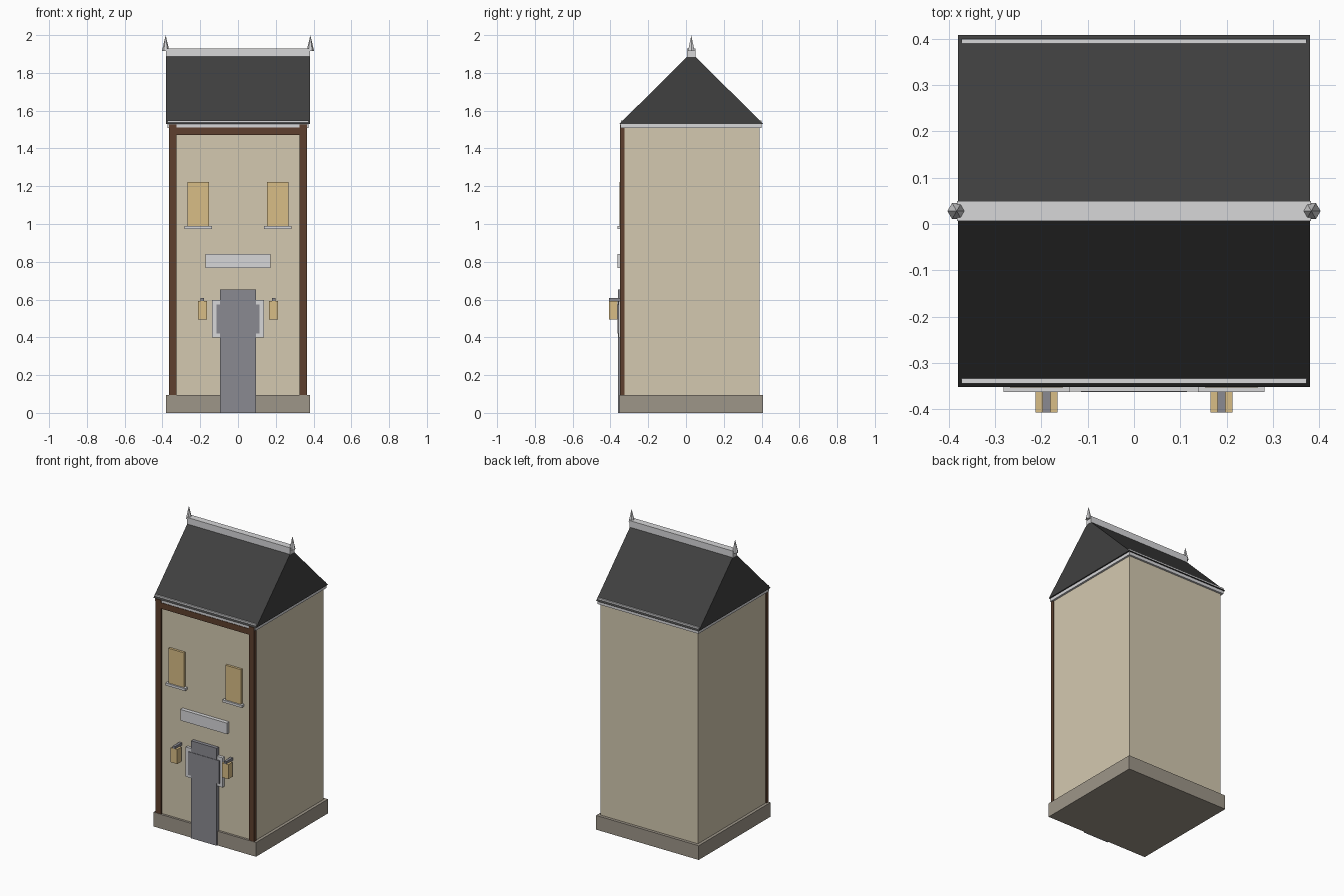
import bpy, bmesh, math

if "Cube" in bpy.data.objects:
    bpy.data.objects.remove(bpy.data.objects["Cube"])

def material(name, rgb):
    # 0-255 display colour converted to linear
    lin = [((c / 255 + 0.055) / 1.055) ** 2.4 for c in rgb]
    m = bpy.data.materials.new(name)
    m.diffuse_color = (*lin, 1)
    m.use_nodes = True
    m.node_tree.nodes["Principled BSDF"].inputs["Base Color"].default_value = m.diffuse_color
    return m

PLASTER = material("cream plaster", (212, 201, 176))
STONE = material("base stone", (158, 150, 137))
SLATE = material("dark slate", (64, 64, 64))
TIMBER = material("brown timber", (94, 64, 46))
TRIM = material("pale trim", (215, 215, 217))
GLOW = material("warm glass", (216, 189, 134))
IRON = material("door grey", (138, 138, 145))

CY = 0.028  # depth centre of the house body

def finish(name, bm, mat):
    bmesh.ops.recalc_face_normals(bm, faces=bm.faces[:])
    me = bpy.data.meshes.new(name)
    bm.to_mesh(me)
    bm.free()
    me.materials.append(mat)
    ob = bpy.data.objects.new(name, me)
    bpy.context.collection.objects.link(ob)
    return ob

def box(name, x, y, z, mat):
    """Box from (min, max) ranges on each axis."""
    bm = bmesh.new()
    bmesh.ops.create_cube(bm, size=1)
    for v in bm.verts:
        v.co = [r[1] if c > 0 else r[0] for c, r in zip(v.co, (x, y, z))]
    return finish(name, bm, mat)

def pair(name, x, y, z, mat):
    """Two boxes mirrored across x = 0."""
    box(name + "_right", x, y, z, mat)
    box(name + "_left", (-x[1], -x[0]), y, z, mat)

# Body
box("base", (-0.38, 0.38), (CY - 0.38, CY + 0.38), (0, 0.095), STONE)
box("walls", (-0.36, 0.36), (CY - 0.365, CY + 0.36), (0.05, 1.515), PLASTER)
box("cornice", (-0.373, 0.373), (-0.346, CY + 0.373), (1.508, 1.529), TRIM)

# Timber frame on the front
pair("corner_post", (0.325, 0.365), (-0.35, -0.325), (0.095, 1.527), TIMBER)
box("top_beam", (-0.325, 0.325), (-0.349, -0.325), (1.47, 1.51), TIMBER)

# Gable roof prism with ridge running along x
bm = bmesh.new()
tri = [bm.verts.new((-0.38, y, z)) for y, z in
       ((CY - 0.38, 1.53), (CY + 0.38, 1.53), (CY, 1.908))]
face = bm.faces.new(tri)
ext = bmesh.ops.extrude_face_region(bm, geom=[face], use_keep_orig=True)["geom"]
bmesh.ops.translate(bm, vec=(0.76, 0, 0),
                    verts=[g for g in ext if isinstance(g, bmesh.types.BMVert)])
finish("roof", bm, SLATE)

# Eave strips, ridge cap and finials
for side, s in (("front", -1), ("back", 1)):
    y = CY + s * 0.367
    box("eave_strip_" + side, (-0.373, 0.373), (y - 0.005, y + 0.005), (1.532, 1.549), TRIM)
box("ridge_cap", (-0.382, 0.382), (CY - 0.022, CY + 0.022), (1.885, 1.93), TRIM)
for side, s in (("left", -1), ("right", 1)):
    # six-sided spike with a corner pointing along x
    bm = bmesh.new()
    ring = [bm.verts.new((s * 0.383 + 0.02 * math.cos(i * math.pi / 3),
                          CY + 0.02 * math.sin(i * math.pi / 3), 1.915)) for i in range(6)]
    tip = bm.verts.new((s * 0.383, CY, 2.0))
    bm.faces.new(ring)
    for i in range(6):
        bm.faces.new((ring[i], ring[(i + 1) % 6], tip))
    finish("finial_" + side, bm, TRIM)

# Upper windows with sills
pair("window", (0.153, 0.268), (-0.353, -0.33), (0.985, 1.222), GLOW)
pair("window_sill", (0.138, 0.282), (-0.363, -0.33), (0.974, 0.99), TRIM)

# Blank sign board
box("sign_board", (-0.173, 0.171), (-0.362, -0.33), (0.768, 0.842), TRIM)

# Door with surround and cross plate
box("door", (-0.094, 0.094), (-0.36, -0.33), (0, 0.652), IRON)
box("door_surround", (-0.137, 0.137), (-0.357, -0.33), (0.4, 0.598), TRIM)
box("door_plate", (-0.115, 0.115), (-0.363, -0.33), (0.42, 0.575), IRON)

# Wall lanterns on brackets
pair("lantern", (0.165, 0.213), (-0.407, -0.362), (0.495, 0.592), GLOW)
pair("lantern_bracket", (0.18, 0.198), (-0.407, -0.335), (0.59, 0.608), IRON)
